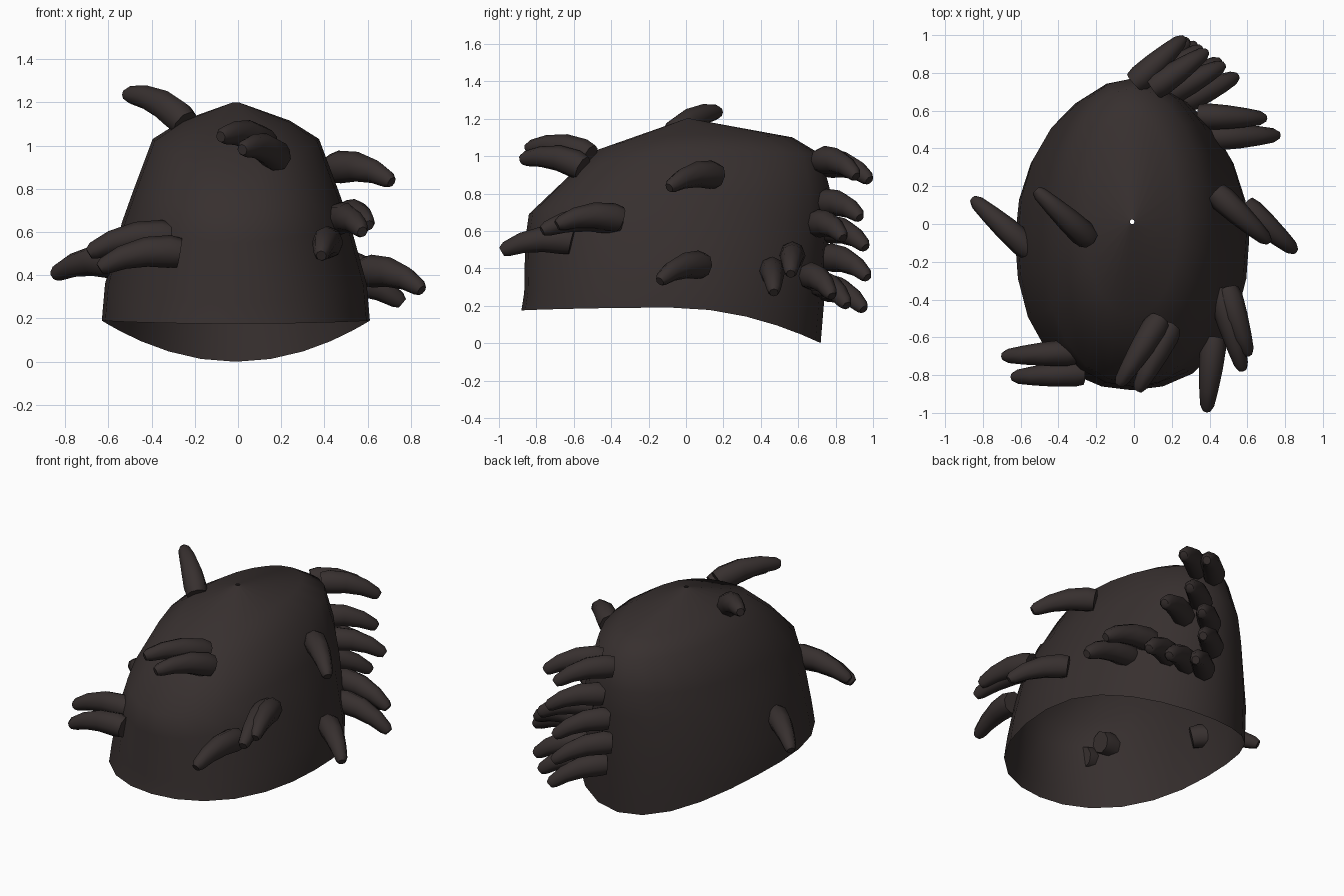
import bpy, bmesh, math
from mathutils import Vector

if "Cube" in bpy.data.objects:
    bpy.data.objects.remove(bpy.data.objects["Cube"])

mat = bpy.data.materials.new("dark brown")
mat.diffuse_color = (0.038, 0.029, 0.028, 1)
mat.use_nodes = True
mat.node_tree.nodes["Principled BSDF"].inputs["Base Color"].default_value = mat.diffuse_color


def loft(name, rings, cap, angle):
    """Skin a list of closed point rings, optionally capping both ends."""
    bm = bmesh.new()
    vr = [[bm.verts.new(p) for p in r] for r in rings]
    for a, b in zip(vr, vr[1:]):
        n = len(a)
        for i in range(n):
            bm.faces.new((a[i], a[(i + 1) % n], b[(i + 1) % n], b[i]))
    if cap:
        bm.faces.new(vr[0][::-1])
        bm.faces.new(vr[-1])
    bmesh.ops.recalc_face_normals(bm, faces=bm.faces)
    me = bpy.data.meshes.new(name)
    bm.to_mesh(me)
    bm.free()
    me.materials.append(mat)
    ob = bpy.data.objects.new(name, me)
    bpy.context.collection.objects.link(ob)
    bpy.ops.object.select_all(action='DESELECT')
    ob.select_set(True)
    bpy.context.view_layer.objects.active = ob
    bpy.ops.object.shade_smooth_by_angle(angle=math.radians(angle))


# Hair shell: half width, side z, front (y, z), back (y, z) for each ring
SHELL = [
    (0.62, 0.19, -0.88, 0.175, 0.72, 0.00),
    (0.605, 0.36, -0.865, 0.27, 0.745, 0.30),
    (0.525, 0.65, -0.86, 0.55, 0.77, 0.65),
    (0.475, 0.79, -0.84, 0.69, 0.77, 0.82),
    (0.385, 1.03, -0.64, 0.88, 0.72, 1.01),
    (0.25, 1.115, -0.48, 1.03, 0.57, 1.10),
    (0.012, 1.20, 0.00, 1.20, 0.024, 1.20),
]


def shell_ring(hx, sz, fy, fz, by, bz, n=24):
    pts = []
    for i in range(n):
        t = 2 * math.pi * i / n
        c, s = math.cos(t), math.sin(t)
        end = bz if c > 0 else fz
        full = 1 if c > 0 else 1 + 0.15 * (c * s) ** 2   # fuller front corners
        pts.append((-0.01 + hx * s * full,
                    (fy + by) / 2 + c * full * (by - fy) / 2,
                    sz + (end - sz) * c * c))
    return pts


loft("hair_shell", [shell_ring(*r) for r in SHELL], False, 50)


# Curved tapering tufts of hair, from base to tip
def tuft(name, base, tip, arch=0.036):
    a, b = Vector(base), Vector(tip)
    d = (b - a).normalized()
    side = d.cross(Vector((0, 0, 1))).normalized()
    up = side.cross(d)
    a -= d * 0.02
    ctrl = (a + b) / 2 + up * arch * 2
    rings = []
    for t, r in ((0, 0.068), (0.12, 0.076), (0.4, 0.069), (0.7, 0.055),
                 (0.93, 0.041), (1.0, 0.026)):
        p = a * (1 - t) ** 2 + ctrl * 2 * t * (1 - t) + b * t * t
        tan = ((ctrl - a) * (1 - t) + (b - ctrl) * t).normalized()
        u = side.cross(tan)
        rings.append([p + side * r * 0.92 * math.cos(k * math.pi / 4)
                      + u * r * math.sin(k * math.pi / 4) for k in range(8)])
    loft(name, rings, True, 60)


TUFTS = {
    "crown_tuft": [((-0.26, -0.06, 1.11), (-0.52, 0.18, 1.235))],
    "left_tuft": [((-0.57, -0.12, 0.45), (-0.85, 0.13, 0.40))],
    "front_left_tuft": [((-0.33, -0.68, 0.57), (-0.69, -0.70, 0.50)),
                        ((-0.29, -0.79, 0.50), (-0.64, -0.81, 0.43))],
    "front_right_tuft": [((0.42, -0.63, 0.54), (0.385, -0.985, 0.49))],
    "right_fringe_tuft": [((0.46, -0.37, 0.65), (0.575, -0.77, 0.60)),
                          ((0.50, -0.37, 0.66), (0.605, -0.69, 0.63))],
    "forehead_tuft": [((0.12, -0.53, 1.00), (-0.08, -0.85, 1.04)),
                      ((0.18, -0.57, 0.94), (0.02, -0.88, 0.98))],
    "right_tuft": [((0.45, 0.15, 0.89), (0.71, -0.09, 0.83)),
                   ((0.60, 0.08, 0.41), (0.85, -0.14, 0.33))],
    "back_right_tuft": [((0.36, 0.57, 0.46), (0.69, 0.56, 0.37)),
                        ((0.43, 0.46, 0.38), (0.76, 0.47, 0.27))],
    "back_tuft": [((0.02, 0.76, 0.95), (0.26, 0.98, 0.87)),
                  ((0.12, 0.73, 0.97), (0.38, 0.91, 0.89)),
                  ((0.10, 0.74, 0.74), (0.35, 0.93, 0.67)),
                  ((0.20, 0.70, 0.63), (0.47, 0.84, 0.56)),
                  ((0.05, 0.76, 0.60), (0.28, 0.96, 0.51)),
                  ((0.03, 0.76, 0.45), (0.28, 0.97, 0.35)),
                  ((0.08, 0.74, 0.29), (0.32, 0.95, 0.18)),
                  ((0.28, 0.66, 0.35), (0.54, 0.78, 0.25)),
                  ((0.18, 0.71, 0.31), (0.45, 0.86, 0.20))],
}
for name, items in TUFTS.items():
    for i, (base, tip) in enumerate(items, 1):
        tuft(f"{name}_{i}", base, tip)
